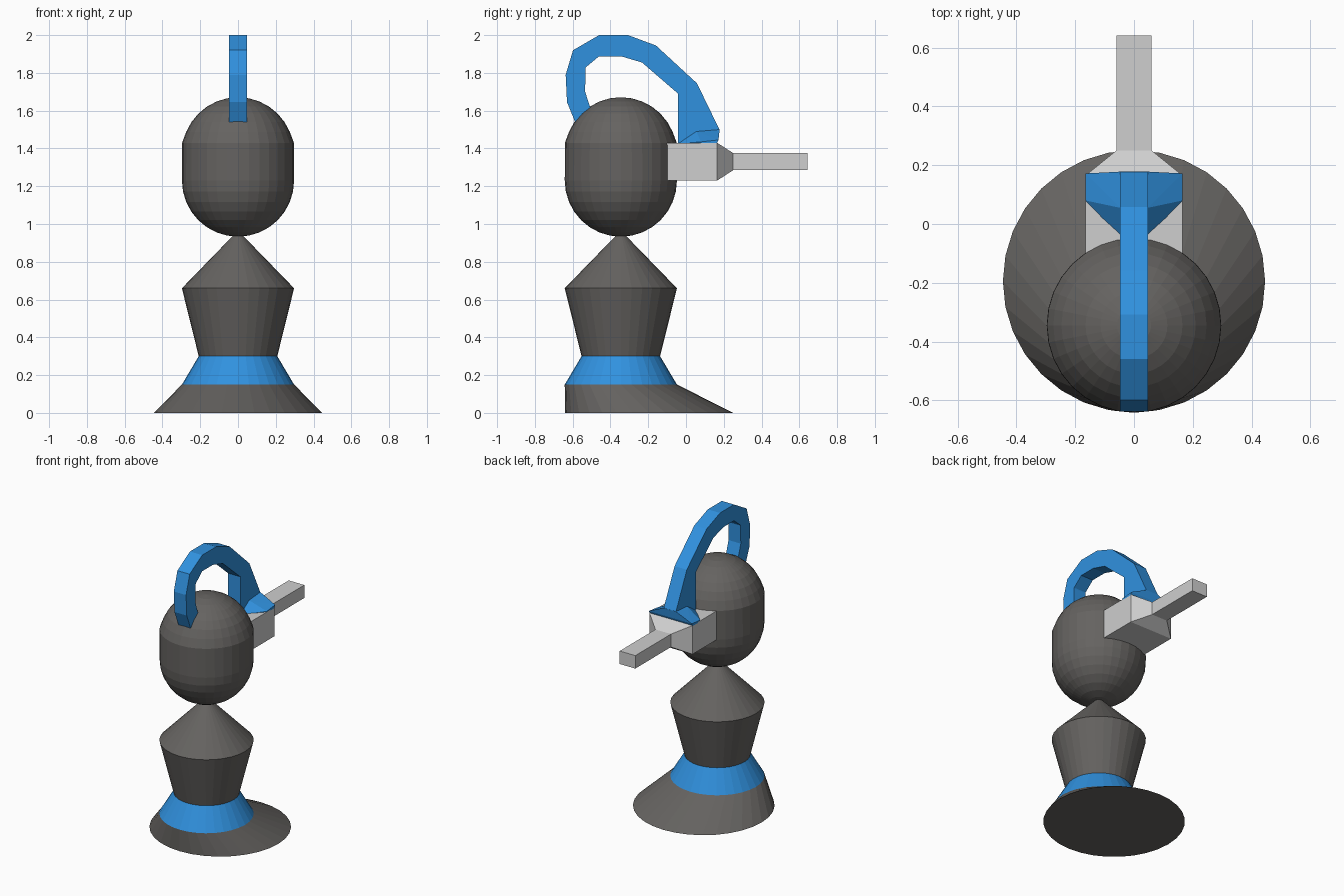
import bpy, bmesh, math

if "Cube" in bpy.data.objects:
    bpy.data.objects.remove(bpy.data.objects["Cube"])


def material(name, rgb):
    m = bpy.data.materials.new(name)
    m.diffuse_color = (*rgb, 1)
    m.use_nodes = True
    m.node_tree.nodes["Principled BSDF"].inputs["Base Color"].default_value = m.diffuse_color
    return m


DARK = material("dark grey", (0.13, 0.124, 0.118))
BLUE = material("blue", (0.03, 0.285, 0.74))
LIGHT = material("light grey", (0.62, 0.62, 0.62))
SIDES = 32
AXIS_Y = -0.345


def finish(name, bm, *mats):
    bmesh.ops.recalc_face_normals(bm, faces=bm.faces)
    me = bpy.data.meshes.new(name)
    bm.to_mesh(me)
    bm.free()
    for m in mats:
        me.materials.append(m)
    ob = bpy.data.objects.new(name, me)
    bpy.context.collection.objects.link(ob)
    return ob


def loft(bm, rings):
    """Skin a list of equal-length point rings, with capped ends."""
    loops = [[bm.verts.new(p) for p in ring] for ring in rings]
    n = len(loops[0])
    for a, b in zip(loops, loops[1:]):
        for i in range(n):
            j = (i + 1) % n
            bm.faces.new((a[i], a[j], b[j], b[i]))
    bm.faces.new(loops[0][::-1])
    bm.faces.new(loops[-1])


def circle(r, z, cy=AXIS_Y):
    return [(r * math.cos(2 * math.pi * i / SIDES),
             cy + r * math.sin(2 * math.pi * i / SIDES), z) for i in range(SIDES)]


def rect(w, y, z0, z1):
    return [(-w, y, z0), (w, y, z0), (w, y, z1), (-w, y, z1)]


# Pedestal: off-centre foot, blue collar, waist and pointed neck
bm = bmesh.new()
loft(bm, [circle(0.446, 0, -0.195), circle(0.297, 0.15), circle(0.208, 0.30),
          circle(0.297, 0.66), circle(0.02, 0.945)])
for f in bm.faces:
    if 0.15 < f.calc_center_median().z < 0.30:
        f.material_index = 1
finish("pedestal", bm, DARK, BLUE)

# Head: round bottom, straight middle, slightly flattened dome
bm = bmesh.new()
R, STEP = 0.297, math.pi / 16
rings = [circle(max(R * math.cos(i * STEP), 0.001), 1.23 + R * math.sin(i * STEP))
         for i in range(-8, 1)]
rings.append(circle(0.296, 1.43))
rings += [circle(max(R * math.cos(i * STEP), 0.001), 1.374 + R * math.sin(i * STEP))
          for i in range(2, 9)]
loft(bm, rings)
finish("head", bm, DARK)

# Nozzle: block, taper and square spout
bm = bmesh.new()
loft(bm, [rect(0.165, -0.2, 1.23, 1.43), rect(0.165, 0.165, 1.23, 1.43),
          rect(0.06, 0.25, 1.285, 1.375), rect(0.06, 0.642, 1.285, 1.375)])
finish("nozzle", bm, LIGHT)

# Handle: paired outer and inner (y, z) outline points
bm = bmesh.new()
W = 0.047
outer = [(-.54, 1.49), (-.587, 1.54), (-.63, 1.645), (-.637, 1.79), (-.598, 1.92),
         (-.46, 2.0), (-.307, 2.0), (-.159, 1.945), (.058, 1.745), (.177, 1.50), (.163, 1.43)]
inner = [(-.46, 1.56), (-.508, 1.62), (-.534, 1.70), (-.532, 1.825), (-.46, 1.888),
         (-.46, 1.888), (-.344, 1.888), (-.233, 1.855), (-.042, 1.69), (-.042, 1.49), (-.042, 1.43)]
inner[4] = (-.53, 1.83)
loft(bm, [[(-W, *o), (W, *o), (W, *i), (-W, *i)] for o, i in zip(outer, inner)])
finish("handle", bm, BLUE)

# Flared handle foot on top of the nozzle block
bm = bmesh.new()
for s in (-1, 1):
    for x, y, z in ((W, -.042, 1.425), (.165, .08, 1.425), (.165, .163, 1.425),
                    (.165, .172, 1.445), (.165, .08, 1.435),
                    (W, .055, 1.49), (W, .178, 1.50)):
        bm.verts.new((s * x, y, z))
hull = bmesh.ops.convex_hull(bm, input=bm.verts)
bmesh.ops.delete(bm, geom=[v for v in bm.verts if not v.link_faces], context='VERTS')
finish("handle_foot", bm, BLUE)
